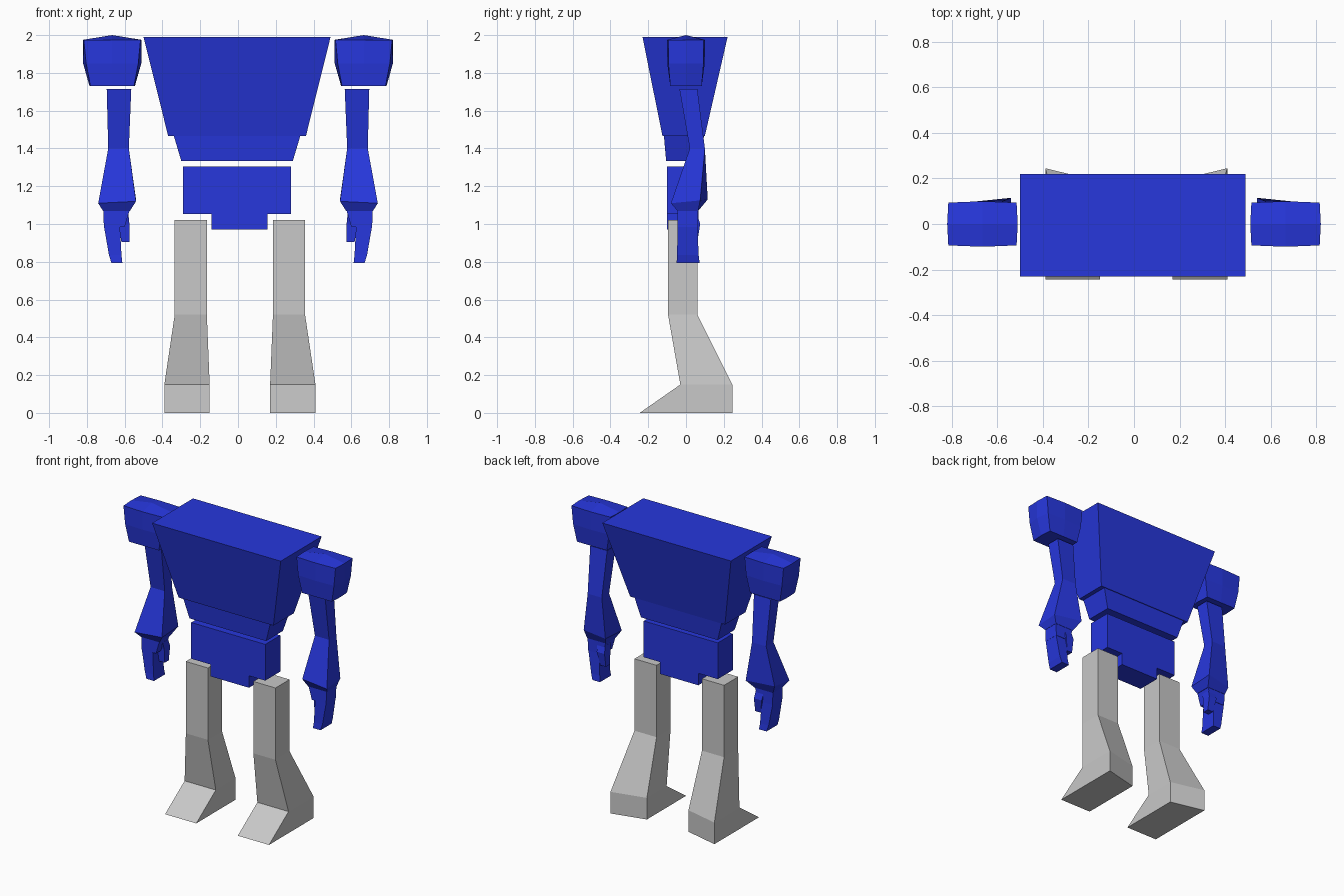
import bpy, bmesh

if "Cube" in bpy.data.objects:
    bpy.data.objects.remove(bpy.data.objects["Cube"])


def material(name, rgb):
    m = bpy.data.materials.new(name)
    m.diffuse_color = (*rgb, 1)
    m.use_nodes = True
    m.node_tree.nodes["Principled BSDF"].inputs["Base Color"].default_value = m.diffuse_color
    return m


BLUE = material("blue", (0.02, 0.038, 0.72))
GREY = material("grey", (0.58, 0.58, 0.58))


def finish(bm, name, mat):
    bmesh.ops.recalc_face_normals(bm, faces=bm.faces)
    me = bpy.data.meshes.new(name)
    bm.to_mesh(me)
    bm.free()
    me.materials.append(mat)
    ob = bpy.data.objects.new(name, me)
    bpy.context.collection.objects.link(ob)


def loft(name, rings, mat, side=1, shift=0):
    """Join four-sided rings (each a list of points) into a closed solid."""
    bm = bmesh.new()
    loops = [[bm.verts.new((side * x + shift, y, z)) for x, y, z in r] for r in rings]
    for a, b in zip(loops, loops[1:]):
        for i in range(4):
            j = (i + 1) % 4
            bm.faces.new((a[i], a[j], b[j], b[i]))
    bm.faces.new(loops[0])
    bm.faces.new(loops[-1])
    finish(bm, name, mat)


def rect(z, x0, x1, y0, y1):
    return [(x0, y0, z), (x1, y0, z), (x1, y1, z), (x0, y1, z)]


# Body: tapered chest, waist, pelvis and crotch
loft("chest", [rect(1.99, -0.5, 0.49, -0.23, 0.22),
               rect(1.467, -0.37, 0.36, -0.125, 0.1)], BLUE)
loft("waist", [rect(1.467, -0.34, 0.33, -0.117, 0.095),
               rect(1.333, -0.3, 0.29, -0.105, 0.08)], BLUE)
loft("pelvis", [rect(1.305, -0.29, 0.28, -0.1, 0.065),
                rect(1.053, -0.29, 0.28, -0.1, 0.065)], BLUE)
loft("crotch", [rect(1.053, -0.14, 0.155, -0.1, 0.065),
                rect(0.97, -0.14, 0.155, -0.1, 0.065)], BLUE)


def foot_ring(z, front):
    # the heel is slanted: its outer corner reaches further back
    return [(0.16, front, z), (0.4, front, z), (0.4, 0.245, z), (0.16, 0.187, z)]


def shoulder(name, side):
    # subdivided box with slightly bulging middles, narrower at the bottom
    bm = bmesh.new()
    bmesh.ops.create_cube(bm, size=2)
    bmesh.ops.subdivide_edges(bm, edges=bm.edges[:], cuts=1, use_grid_fill=True)
    half_x = {1: 0.15, 0: 0.138, -1: 0.115}
    half_y = {1: 0.094, 0: 0.093, -1: 0.083}
    for v in bm.verts:
        i, j, k = (round(c) for c in v.co)
        x = i * (half_x[k] + (0.016 if j == 0 and k == 0 else 0.005 if j == 0 else 0))
        y = j * (half_y[k] + (0.006 if i == 0 and k >= 0 else 0))
        z = {1: 1.975, 0: 1.85, -1: 1.73}[k]
        if k == 1 and i == 0 and j == 0:
            z = 2.0
        v.co = (side * (0.666 + x), y, z)
    finish(bm, name, BLUE)


for side, label in ((1, "right"), (-1, "left")):
    # Leg and foot in one piece
    loft(label + "_leg", [rect(1.02, 0.175, 0.345, -0.095, 0.06),
                          rect(0.52, 0.175, 0.345, -0.095, 0.06),
                          foot_ring(0.15, -0.03),
                          foot_ring(0.0, -0.245)], GREY, side, 0.01)
    shoulder(label + "_shoulder", side)
    # Arm: slim upper arm, flared forearm, wrist
    flare = [(0.54, -0.065, 1.12), (0.74, -0.08, 1.11),
             (0.735, 0.075, 1.125), (0.54, 0.115, 1.13)]
    loft(label + "_arm", [rect(1.715, 0.565, 0.695, -0.035, 0.06),
                          rect(1.4, 0.578, 0.687, 0.02, 0.1),
                          flare,
                          rect(1.07, 0.572, 0.715, -0.045, 0.065)], BLUE, side)
    # Hand: palm, joined fingers and a short inner thumb
    loft(label + "_palm", [rect(1.07, 0.575, 0.713, -0.045, 0.063),
                           rect(0.985, 0.6, 0.71, -0.045, 0.063)], BLUE, side)
    loft(label + "_fingers", [rect(0.99, 0.625, 0.71, -0.045, 0.06),
                              rect(0.835, 0.617, 0.683, -0.047, 0.067),
                              rect(0.793, 0.612, 0.67, -0.05, 0.072)], BLUE, side)
    loft(label + "_thumb", [rect(1.05, 0.58, 0.64, 0.0, 0.06),
                            rect(1.0, 0.575, 0.635, 0.01, 0.075),
                            rect(0.905, 0.575, 0.617, 0.015, 0.06)], BLUE, side)
